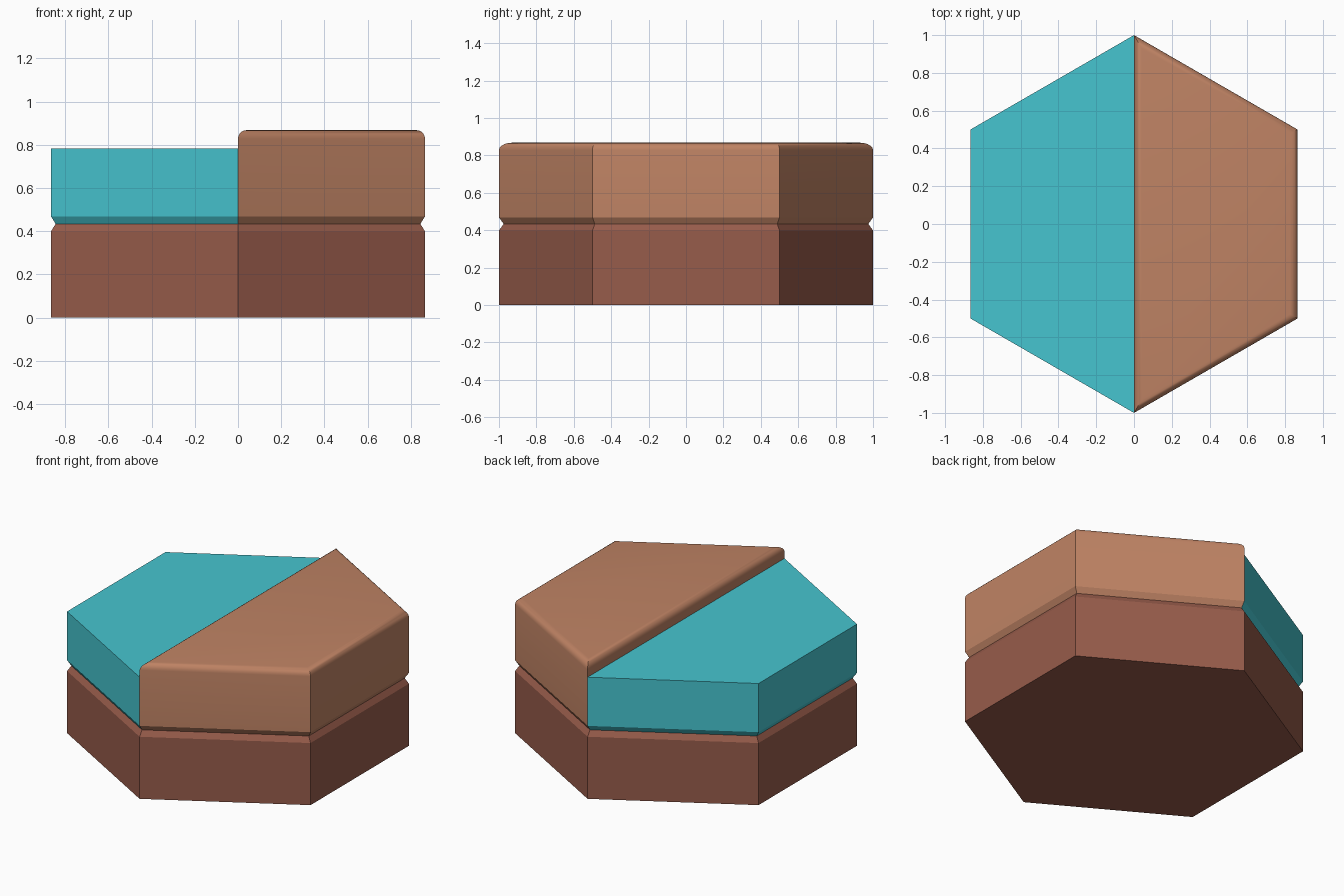
import bpy, bmesh, math

cube = bpy.data.objects.get("Cube")
if cube:
    bpy.data.objects.remove(cube, do_unlink=True)

SEAM = 0.434      # height where the two layers meet
GROOVE = 0.035    # height of each groove chamfer
INSET = 0.975     # scale of the outline at the seam


def material(name, srgb):
    colour = [(c / 255 / 1.0) ** 2.2 for c in srgb] + [1.0]
    mat = bpy.data.materials.new(name)
    mat.use_nodes = True
    mat.diffuse_color = colour
    mat.node_tree.nodes["Principled BSDF"].inputs["Base Color"].default_value = colour
    return mat


def hex_points(first, last):
    """Corners of the hexagon, counter-clockwise from the front corner."""
    angles = [math.radians(-90 + 60 * i) for i in range(first, last + 1)]
    return [(math.cos(a), math.sin(a)) for a in angles]


def prism(name, outline, rings, mat, rounding=0.0):
    """Loft an outline through (height, scale) rings and round the top rim."""
    bm = bmesh.new()
    loops = [[bm.verts.new((x * s, y * s, z)) for x, y in outline] for z, s in rings]
    count = len(outline)
    for low, high in zip(loops, loops[1:]):
        for i in range(count):
            j = (i + 1) % count
            bm.faces.new((low[i], low[j], high[j], high[i]))
    bm.faces.new(loops[0][::-1])
    top = bm.faces.new(loops[-1])
    if rounding:
        bmesh.ops.bevel(bm, geom=list(top.edges), offset=rounding, segments=5,
                        profile=0.5, affect='EDGES')
    bmesh.ops.recalc_face_normals(bm, faces=bm.faces)
    mesh = bpy.data.meshes.new(name)
    bm.to_mesh(mesh)
    bm.free()
    mesh.materials.append(mat)
    obj = bpy.data.objects.new(name, mesh)
    bpy.context.collection.objects.link(obj)
    if rounding:
        bpy.ops.object.select_all(action='DESELECT')
        obj.select_set(True)
        bpy.context.view_layer.objects.active = obj
        bpy.ops.object.shade_smooth_by_angle(angle=math.radians(30))
    return obj


soil = material("dark soil", (150, 92, 76))
clay = material("light clay", (190, 130, 100))
teal = material("teal water", (72, 196, 207))

# Hexagonal base with a chamfered top rim
prism("base", hex_points(0, 5),
      [(0, 1), (SEAM - GROOVE, 1), (SEAM, INSET)], soil)

# Raised land half with a rounded top
prism("land", hex_points(0, 3),
      [(SEAM, INSET), (SEAM + GROOVE, 1), (0.868, 1)], clay, rounding=0.04)

# Lower water half with crisp edges
prism("water", hex_points(3, 6),
      [(SEAM, INSET), (SEAM + GROOVE, 1), (0.782, 1)], teal)
